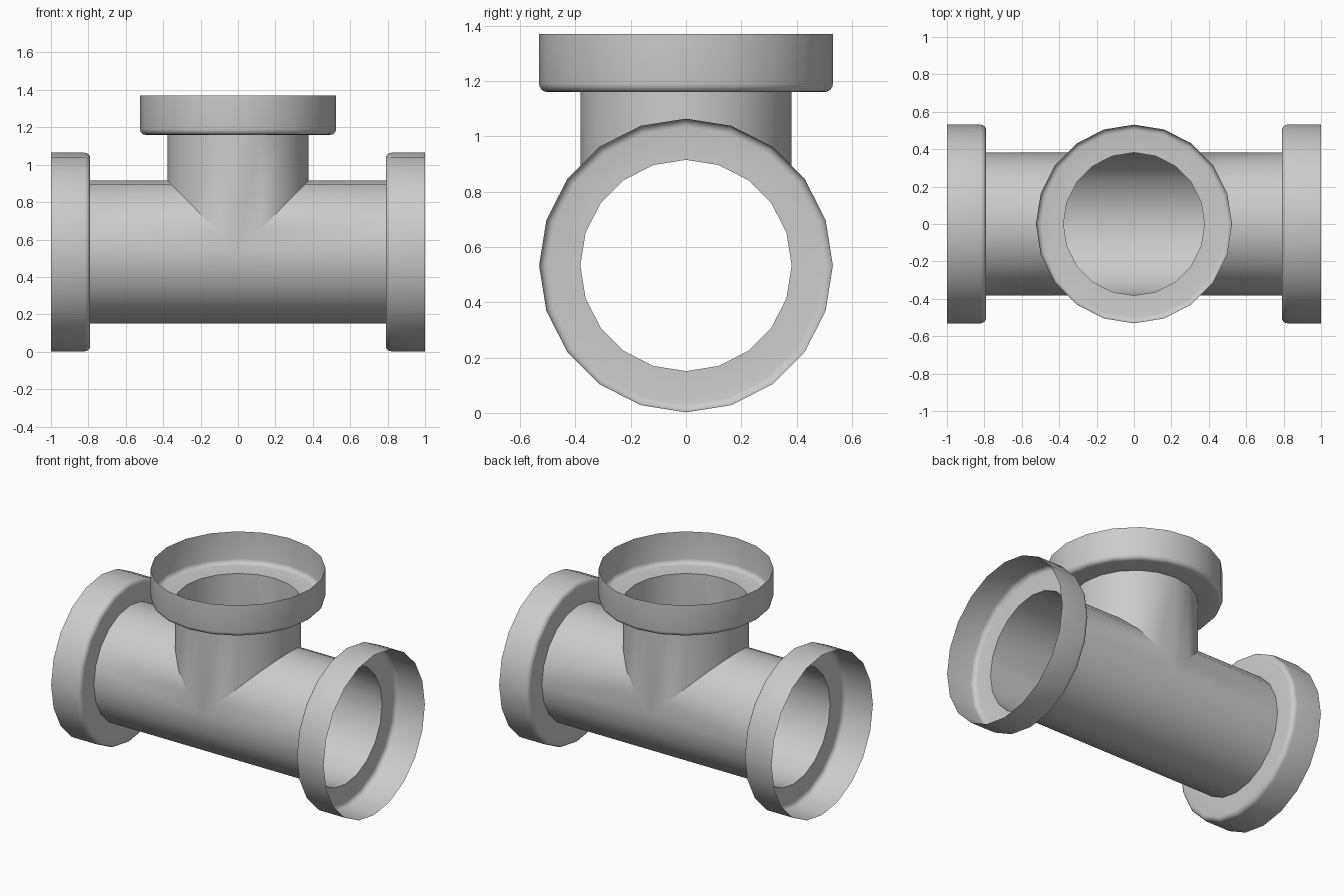
import bpy, bmesh, math

if "Cube" in bpy.data.objects:
    bpy.data.objects.remove(bpy.data.objects["Cube"])

SIDES = 20
CENTRE = 0.533      # height of the main axis
PIPE_R = 0.382
COLLAR_R = 0.531
SQUASH = 0.987      # the branch is very slightly narrower in x


def place(arm, a, r, h):
    """Point at angle a, radius r, distance h along one arm of the tee."""
    c, s = r * math.cos(a), r * math.sin(a)
    if arm == "up":
        return (SQUASH * c, s, CENTRE + h)
    return ((1 if arm == "right" else -1) * h, s, CENTRE + c)


def mitre(arm, a):
    """Start of an arm on the mitred joint where the pipes meet."""
    c = PIPE_R * math.cos(a)
    if arm == "up":
        return abs(c)
    return SQUASH * max(c, 0)


def bridge(bm, rings):
    for lo, hi in zip(rings, rings[1:]):
        for i in range(SIDES):
            j = (i + 1) % SIDES
            bm.faces.new((lo[i], lo[j], hi[j], hi[i]))


def finish(bm, name):
    bmesh.ops.remove_doubles(bm, verts=bm.verts, dist=1e-4)
    bmesh.ops.recalc_face_normals(bm, faces=bm.faces)
    mesh = bpy.data.meshes.new(name)
    bm.to_mesh(mesh)
    bm.free()
    ob = bpy.data.objects.new(name, mesh)
    bpy.context.collection.objects.link(ob)
    bpy.ops.object.select_all(action='DESELECT')
    ob.select_set(True)
    bpy.context.view_layer.objects.active = ob
    bpy.ops.object.shade_smooth_by_angle(angle=math.radians(35))


angles = [2 * math.pi * i / SIDES for i in range(SIDES)]
# inner end of the collar and open mouth, measured from the joint
arms = {"left": (0.79, 1.0), "right": (0.79, 1.0), "up": (0.627, 0.837)}

# Pipe body: three open tubes welded along the mitre
bm = bmesh.new()
for arm, (base, mouth) in arms.items():
    start = [bm.verts.new(place(arm, a, PIPE_R, mitre(arm, a))) for a in angles]
    end = [bm.verts.new(place(arm, a, PIPE_R, base)) for a in angles]
    bridge(bm, [start, end])
finish(bm, "pipe_body")

# Socket collars: flat step, rounded shoulder, straight wall, open mouth
FILLET = 0.03
for arm, (base, mouth) in arms.items():
    profile = [(PIPE_R, base)]
    for k in range(5):
        t = math.pi / 2 * k / 4
        profile.append((COLLAR_R - FILLET + FILLET * math.sin(t),
                        base + FILLET - FILLET * math.cos(t)))
    profile.append((COLLAR_R, mouth))
    bm = bmesh.new()
    bridge(bm, [[bm.verts.new(place(arm, a, r, h)) for a in angles]
                for r, h in profile])
    finish(bm, arm + "_collar")
